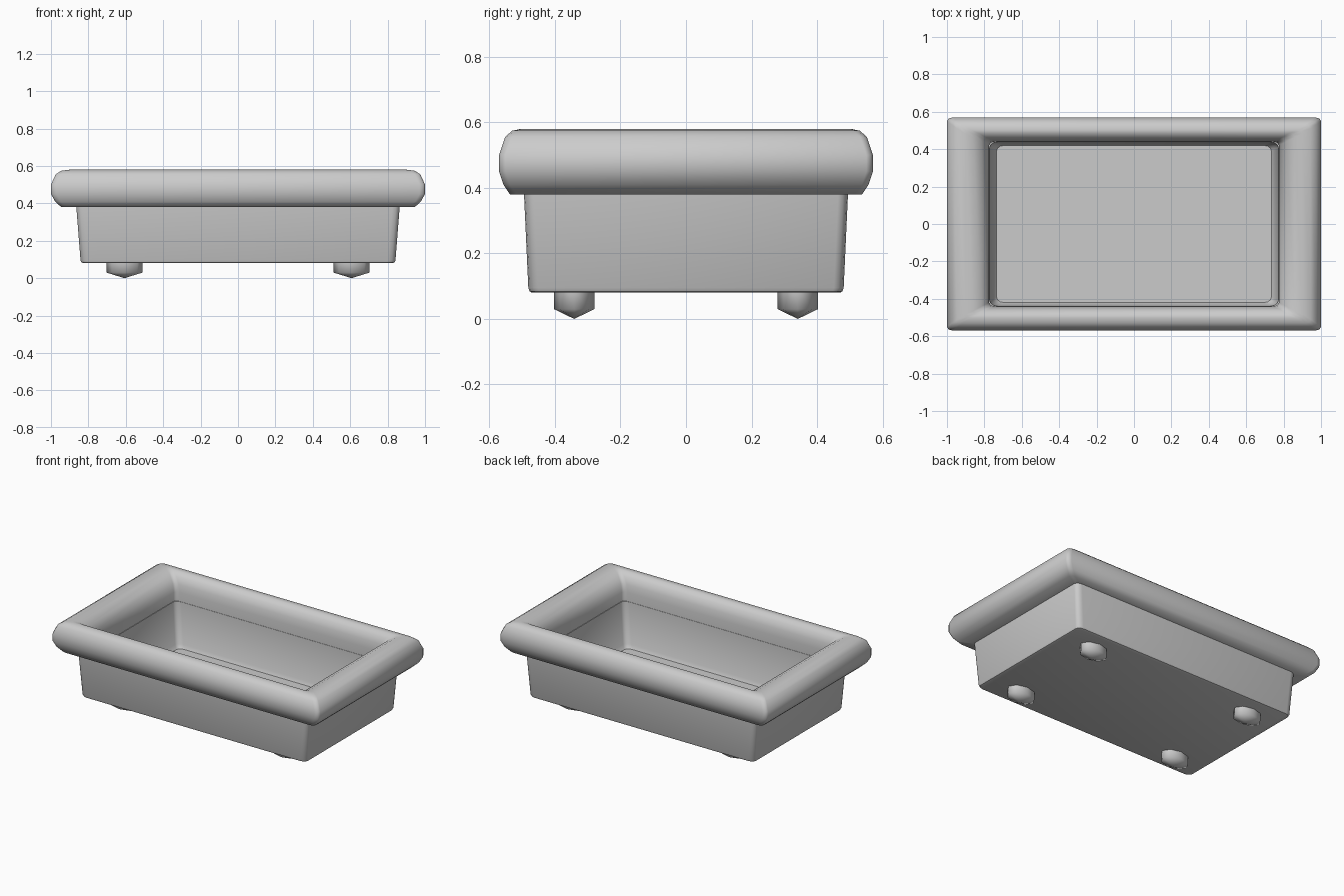
import bpy, bmesh
from math import sin, cos, pi

if "Cube" in bpy.data.objects:
    bpy.data.objects.remove(bpy.data.objects["Cube"])


def corner_ring(bm, hx, hy, z, rx, ry, steps=3):
    """Rectangular ring of vertices with rounded corners."""
    verts = []
    for q, (sx, sy) in enumerate([(1, 1), (-1, 1), (-1, -1), (1, -1)]):
        for i in range(steps + 1):
            a = (q + i / steps) * pi / 2
            verts.append(bm.verts.new((sx * (hx - rx) + rx * cos(a),
                                       sy * (hy - ry) + ry * sin(a), z)))
    return verts


def skin(bm, rings, closed=False):
    pairs = list(zip(rings, rings[1:]))
    if closed:
        pairs.append((rings[-1], rings[0]))
    for a, b in pairs:
        n = len(a)
        for i in range(n):
            j = (i + 1) % n
            bm.faces.new((a[i], a[j], b[j], b[i]))


def finish(bm, name, angle):
    bmesh.ops.recalc_face_normals(bm, faces=bm.faces)
    mesh = bpy.data.meshes.new(name)
    bm.to_mesh(mesh)
    bm.free()
    obj = bpy.data.objects.new(name, mesh)
    bpy.context.collection.objects.link(obj)
    bpy.ops.object.select_all(action='DESELECT')
    obj.select_set(True)
    bpy.context.view_layer.objects.active = obj
    bpy.ops.object.shade_smooth_by_angle(angle=angle)
    return obj


# Basin: tapered outer wall, then inner wall and floor
bm = bmesh.new()
basin = [(0.825, 0.47, 0.08), (0.837, 0.477, 0.084), (0.842, 0.481, 0.095),
         (0.866, 0.495, 0.40),
         (0.772, 0.438, 0.40), (0.752, 0.432, 0.12), (0.735, 0.42, 0.095)]
rings = [corner_ring(bm, x, y, z, 0.04, 0.03) for x, y, z in basin]
skin(bm, rings)
bm.faces.new(rings[0])
bm.faces.new(rings[-1])
finish(bm, "basin", 0.7)

# Rim: padded profile swept around the opening
bm = bmesh.new()
rim = [(0.775, 0.44, 0.38), (0.945, 0.537, 0.38), (0.978, 0.557, 0.41),
       (1.0, 0.57, 0.45), (1.0, 0.57, 0.50), (0.975, 0.552, 0.555),
       (0.945, 0.53, 0.574), (0.90, 0.502, 0.58), (0.86, 0.485, 0.576),
       (0.815, 0.46, 0.553), (0.785, 0.446, 0.51), (0.775, 0.44, 0.46)]
skin(bm, [corner_ring(bm, x, y, z, 0.03, 0.02, 2) for x, y, z in rim], True)
finish(bm, "rim", 0.9)

# Feet: oval studs with a shallow pointed base
for sx, side in ((-1, "left"), (1, "right")):
    for sy, end in ((-1, "front"), (1, "back")):
        bm = bmesh.new()
        rings = [[bm.verts.new((sx * 0.607 + 0.097 * cos(i * pi / 4),
                                sy * 0.341 + 0.062 * sin(i * pi / 4), z))
                  for i in range(8)] for z in (0.088, 0.03)]
        skin(bm, rings)
        tip = bm.verts.new((sx * 0.607, sy * 0.341, 0))
        for i in range(8):
            bm.faces.new((rings[1][i], rings[1][(i + 1) % 8], tip))
        bm.faces.new(rings[0])
        finish(bm, f"{end}_{side}_foot", 1.4)
